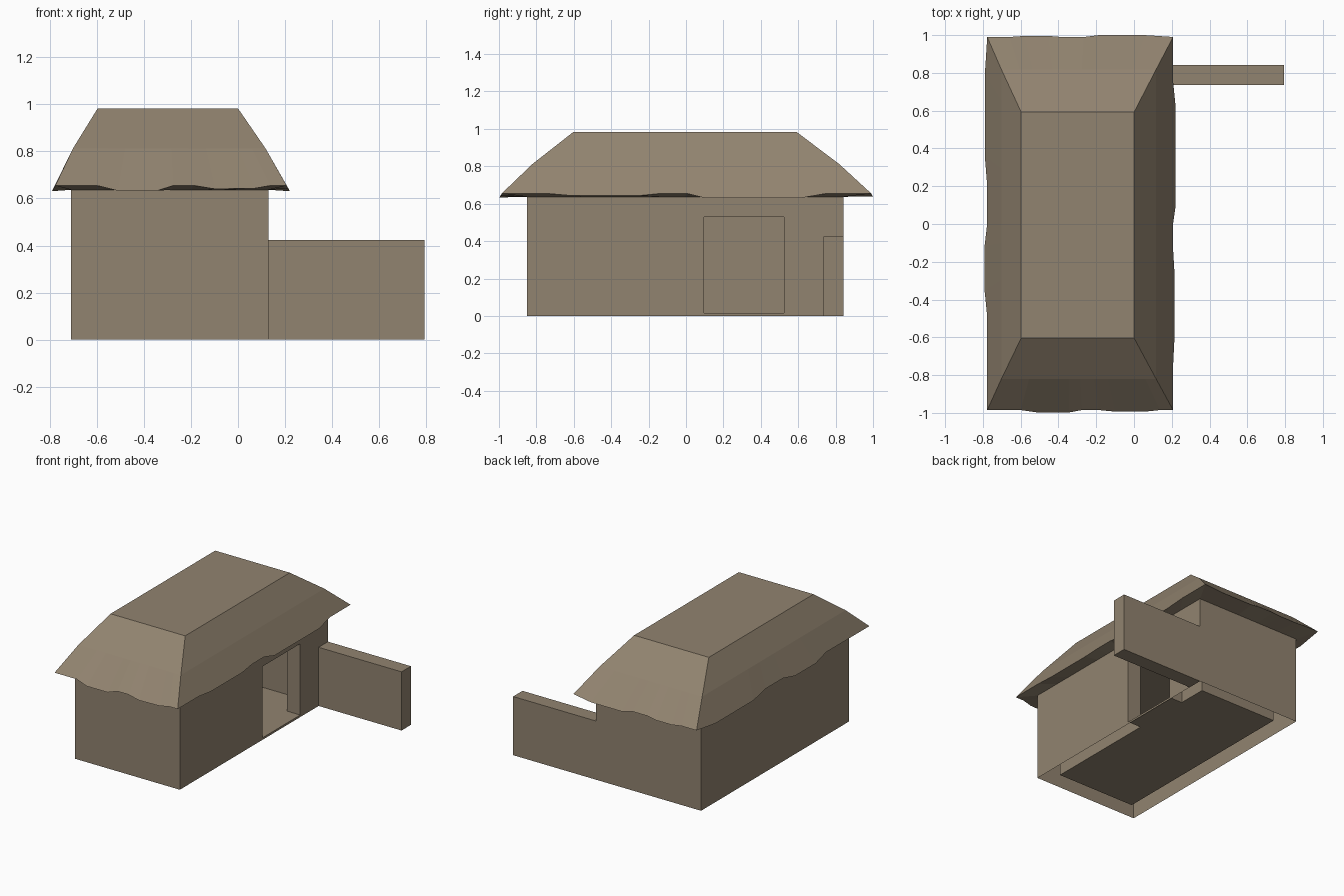
import bpy, bmesh
from mathutils import Vector

if "Cube" in bpy.data.objects:
    bpy.data.objects.remove(bpy.data.objects["Cube"])

clay = bpy.data.materials.new("weathered_brown")
clay.diffuse_color = (0.285, 0.228, 0.16, 1)
clay.use_nodes = True
clay.node_tree.nodes["Principled BSDF"].inputs["Base Color"].default_value = clay.diffuse_color


def quad(bm, pts, facing):
    """Add a flat face turned towards the facing direction."""
    f = bm.faces.new([bm.verts.new(p) for p in pts])
    f.normal_update()
    if f.normal.dot(Vector(facing)) < 0:
        f.normal_flip()
    return f


def panel(bm, axis, at, a, b, sign):
    """Axis-aligned rectangle; a and b are the ranges on the other two axes."""
    pts = []
    for u, v in ((a[0], b[0]), (a[1], b[0]), (a[1], b[1]), (a[0], b[1])):
        p = [u, v]
        p.insert(axis, at)
        pts.append(p)
    n = [0, 0, 0]
    n[axis] = sign
    quad(bm, pts, n)


def finish(bm, name):
    bmesh.ops.remove_doubles(bm, verts=bm.verts, dist=0.0005)
    me = bpy.data.meshes.new(name)
    bm.to_mesh(me)
    bm.free()
    me.materials.append(clay)
    ob = bpy.data.objects.new(name, me)
    bpy.context.collection.objects.link(ob)
    return ob


# Main dimensions
X0, X1, Y0, Y1, H = -0.71, 0.13, -0.85, 0.842, 0.637
T = 0.107                                    # wall thickness
IX, IY = (X0 + T, X1 - T), (Y0 + T, Y1 - T)  # room
FLOOR, HEAD = 0.015, 0.53                    # floor and doorway top
D0, D1 = 0.095, 0.525                        # doorway sides

# House outer walls, open underneath, with a doorway on the right
bm = bmesh.new()
panel(bm, 0, X0, (Y0, Y1), (0, H), -1)
panel(bm, 1, Y0, (X0, X1), (0, H), -1)
panel(bm, 1, Y1, (X0, X1), (0, H), 1)
ys, zs = (Y0, D0, D1, Y1), (0, FLOOR, HEAD, H)
for i in range(3):
    for j in range(3):
        if (i, j) != (1, 1):
            panel(bm, 0, X1, ys[i:i + 2], zs[j:j + 2], 1)
finish(bm, "house_walls")

# Room lining: floor, ceiling, inner walls and the doorway reveal
bm = bmesh.new()
room_z = (FLOOR, HEAD)
panel(bm, 2, FLOOR, IX, IY, 1)
panel(bm, 2, HEAD, IX, IY, -1)
panel(bm, 0, IX[0], IY, room_z, 1)
panel(bm, 1, IY[0], IX, room_z, 1)
panel(bm, 1, IY[1], IX, room_z, -1)
panel(bm, 0, IX[1], (IY[0], D0), room_z, -1)
panel(bm, 0, IX[1], (D1, IY[1]), room_z, -1)
reveal = (IX[1], X1)
panel(bm, 1, D0, reveal, room_z, 1)
panel(bm, 1, D1, reveal, room_z, -1)
panel(bm, 2, FLOOR, reveal, (D0, D1), 1)
panel(bm, 2, HEAD, reveal, (D0, D1), -1)
finish(bm, "room_lining")

# Low garden wall flush with the back of the house
bm = bmesh.new()
GX, GY, GZ = (X1, 0.793), (Y1 - T, Y1), (0, 0.424)
panel(bm, 0, GX[1], GY, GZ, 1)
for k, s in ((0, -1), (1, 1)):
    panel(bm, 1, GY[k], GX, GZ, s)
    panel(bm, 2, GZ[k], GX, GY, s)
finish(bm, "garden_wall")

# Thatched roof: flat top, kinked slopes, ragged eaves and a soffit


def ring(x0, x1, y0, y1, z):
    return [Vector(p) for p in ((x0, y0, z), (x1, y0, z), (x1, y1, z), (x0, y1, z))]


top = ring(-0.597, 0.0, -0.603, 0.592, 0.983)
mid = ring(-0.702, 0.117, -0.82, 0.818, 0.813)
eave = ring(-0.777, 0.207, -0.985, 0.99, 0.655)
wall = ring(X0, X1, Y0, Y1, H)
outs = [Vector(v) for v in ((0, -1, 0), (1, 0, 0), (0, 1, 0), (-1, 0, 0))]
# per side: (fraction along the eave, how far it sags)
waves = [
    [(0, 0), (.18, 0), (.27, .9), (.44, .9), (.51, 0), (.6, 0), (.69, .6), (.86, .5), (.93, 0), (1, 0)],
    [(0, 0), (.12, 0), (.19, .5), (.37, .5), (.43, 0), (.5, 0), (.55, 1), (.81, 1), (.88, 0), (1, 0)],
    [(0, 0), (.15, .7), (.4, .7), (.48, 0), (.6, 0), (.67, .4), (.8, .4), (.88, 0), (1, 0)],
    [(0, 0), (.1, .9), (.32, .9), (.4, 0), (.5, 0), (.56, 1), (.68, 1), (.75, 0), (1, 0)],
]
bm = bmesh.new()
quad(bm, top, (0, 0, 1))
for i, (out, wave) in enumerate(zip(outs, waves)):
    j = (i + 1) % 4
    up, down = out + Vector((0, 0, 1)), Vector((0, 0, -1))
    mids = [mid[i].lerp(mid[j], f) for f, d in wave]
    edge = [eave[i].lerp(eave[j], f) + d * (out * 0.014 - Vector((0, 0, 0.024))) for f, d in wave]
    inner = [wall[i].lerp(wall[j], f) for f, d in wave]
    quad(bm, [top[j], top[i]] + mids, up)
    for k in range(len(wave) - 1):
        quad(bm, [mids[k], edge[k], edge[k + 1], mids[k + 1]], up)
        quad(bm, [edge[k], inner[k], inner[k + 1], edge[k + 1]], down)
finish(bm, "thatched_roof")
